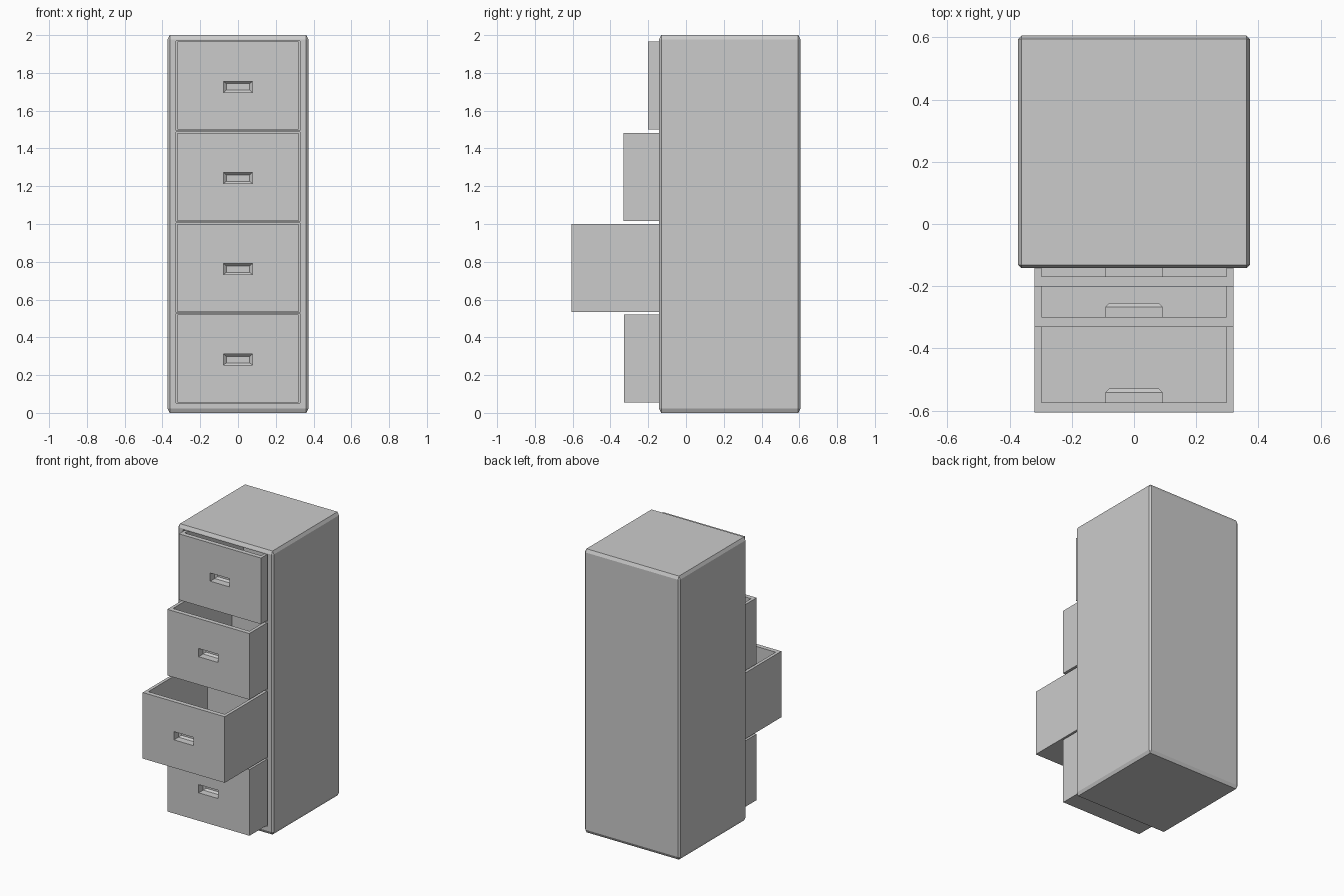
import bpy, bmesh

if "Cube" in bpy.data.objects:
    bpy.data.objects.remove(bpy.data.objects["Cube"])


def loft(name, rings, cz):
    """Closed solid through rectangular rings (y, half_x, half_z) along y."""
    bm = bmesh.new()
    loops = [[bm.verts.new((sx * hx, y, cz + sz * hz))
              for sx, sz in ((-1, -1), (1, -1), (1, 1), (-1, 1))]
             for y, hx, hz in rings]
    bm.faces.new(loops[0])
    bm.faces.new(loops[-1][::-1])
    for a, b in zip(loops, loops[1:]):
        for i in range(4):
            j = (i + 1) % 4
            bm.faces.new((a[i], b[i], b[j], a[j]))
    bmesh.ops.recalc_face_normals(bm, faces=bm.faces)
    me = bpy.data.meshes.new(name)
    bm.to_mesh(me)
    bm.free()
    ob = bpy.data.objects.new(name, me)
    bpy.context.collection.objects.link(ob)
    return ob


def boolean(target, tool, op):
    """Apply a boolean and delete the tool."""
    tool.hide_render = True
    mod = target.modifiers.new("bool", 'BOOLEAN')
    mod.operation, mod.solver, mod.object = op, 'EXACT', tool
    bpy.context.view_layer.objects.active = target
    bpy.ops.object.modifier_apply(modifier=mod.name)
    bpy.data.objects.remove(tool)


FRONT, BACK = -0.142, 0.605
BEVEL, STRETCH = 0.011, 2.0      # edge chamfer is taller in z

# cabinet shell with chamfered edges
cabinet = loft("cabinet", [(FRONT, 0.372, 0.5), (BACK, 0.372, 0.5)], 0.5)
bm = bmesh.new()
bm.from_mesh(cabinet.data)
bmesh.ops.bevel(bm, geom=bm.edges[:], offset=BEVEL, segments=1, affect='EDGES')
bmesh.ops.scale(bm, vec=(1, 1, STRETCH), verts=bm.verts)
bm.to_mesh(cabinet.data)
bm.free()

# drawers: (centre height, front position)
HALF_X, HALF_Z, DEPTH = 0.32, 0.233, 0.71
for i, (cz, y) in enumerate(((1.733, -0.201), (1.25, -0.331),
                             (0.768, -0.605), (0.289, -0.329))):
    # bay in the cabinet, leaving a thin divider between bays
    boolean(cabinet, loft("bay_cutter", [(FRONT - 0.05, 0.329, HALF_Z + 0.004),
                                         (0.575, 0.329, HALF_Z + 0.004)], cz),
            'DIFFERENCE')
    # open-topped box
    drawer = loft(f"drawer_{i + 1}", [(y, HALF_X, HALF_Z),
                                      (y + DEPTH, HALF_X, HALF_Z)], cz)
    boolean(drawer, loft("inside_cutter", [(y + 0.032, 0.298, HALF_Z),
                                           (y + DEPTH - 0.022, 0.298, HALF_Z)],
                         cz + 0.025), 'DIFFERENCE')
    # recessed handle: cup behind the front panel, then the finger pocket
    hz = cz - 0.007
    boolean(drawer, loft("handle_cup", [(y + 0.01, 0.092, 0.043),
                                        (y + 0.064, 0.092, 0.043),
                                        (y + 0.077, 0.079, 0.03)], hz), 'UNION')
    boolean(drawer, loft("pocket_cutter", [(y - 0.02, 0.076, 0.029),
                                           (y + 0.05, 0.076, 0.029),
                                           (y + 0.063, 0.062, 0.017)], hz),
            'DIFFERENCE')
